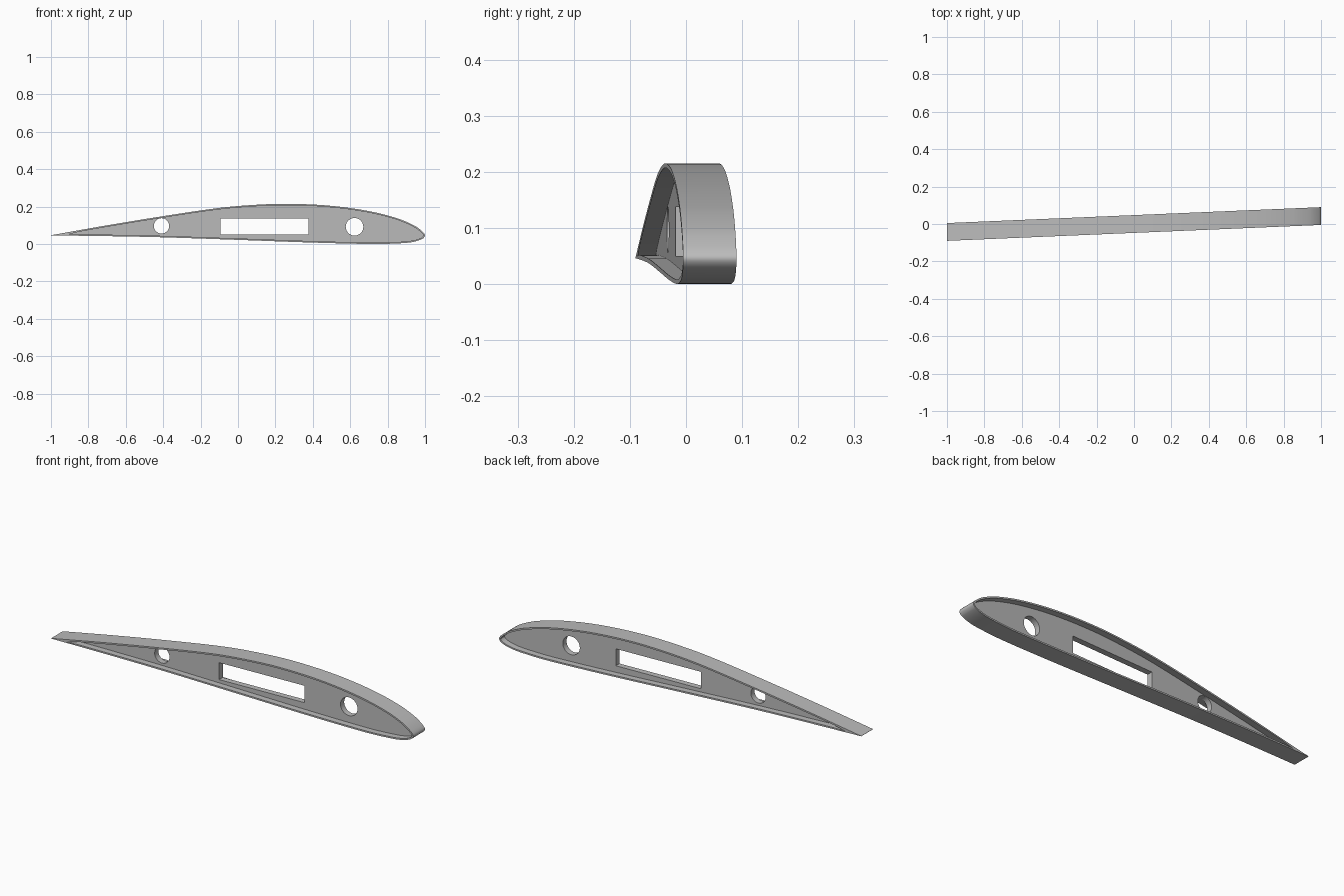
import bpy, bmesh, math
from mathutils import Vector
from mathutils.geometry import interpolate_bezier

if "Cube" in bpy.data.objects:
    bpy.data.objects.remove(bpy.data.objects["Cube"], do_unlink=True)

SWEEP = 0.0425       # sideways shift per unit of length
SKIN = 0.008         # flange thickness
HALF_WIDTH = 0.0475  # flange half width
HALF_WEB = 0.015     # web half thickness

grey = bpy.data.materials.new("plain grey")
grey.use_nodes = True
colour = (0.5, 0.5, 0.5, 1)
grey.diffuse_color = colour
grey.node_tree.nodes["Principled BSDF"].inputs["Base Color"].default_value = colour

# Airfoil control points: along the top to the nose, then back along the belly
control = [Vector((x, z, 0)) for x, z in (
    (-1, .047), (-.7, .1), (-.4, .149), (-.1, .193), (.1, .21), (.28, .215),
    (.5, .204), (.7, .176), (.85, .138), (.94, .1), (.985, .068), (1, .046),
    (.985, .027), (.93, .01), (.85, .003), (.73, 0), (.42, .007), (0, .022),
    (-.41, .036), (-.7, .042), (-1, .046))]


def smooth_path(pts, steps):
    """Smooth open path through the points."""
    last = len(pts) - 1
    tangents = []
    for i in range(last + 1):
        a, b, c = pts[max(i - 1, 0)], pts[i], pts[min(i + 1, last)]
        tangents.append((c - a) / ((b - a).length + (c - b).length))
    path = []
    for i in range(last):
        p, q = pts[i], pts[i + 1]
        d = (q - p).length / 3
        path += interpolate_bezier(p, p + tangents[i] * d,
                                   q - tangents[i + 1] * d, q, steps + 1)[:-1]
    return path + [pts[-1]]


def inset(path, t):
    """Offset the airfoil inward, meeting in a point near the tail."""
    tip_x = -1 + 11 * t
    loop = [Vector((tip_x, .047 + t / 3, 0))]
    for a, b, c in zip(path, path[1:], path[2:]):
        d = (c - a).normalized()
        p = b + Vector((d.y, -d.x, 0)) * t
        if p.x > tip_x + .02:
            loop.append(p)
    return loop


def circle(x, z, r, n=40):
    return [Vector((x + r * math.cos(k * math.tau / n),
                    z + r * math.sin(k * math.tau / n), 0)) for k in range(n)]


def plate(name, loops, half):
    """Extrude outlines with holes, stand them up and sweep them."""
    curve = bpy.data.curves.new(name + "_outline", "CURVE")
    curve.dimensions = "2D"
    curve.fill_mode = "BOTH"
    curve.extrude = half
    for loop in loops:
        spline = curve.splines.new("POLY")
        spline.points.add(len(loop) - 1)
        for point, co in zip(spline.points, loop):
            point.co = (co.x, co.y, 0, 1)
        spline.use_cyclic_u = True
    helper = bpy.data.objects.new(name + "_outline", curve)
    bpy.context.collection.objects.link(helper)
    bpy.context.view_layer.update()
    graph = bpy.context.evaluated_depsgraph_get()
    mesh = bpy.data.meshes.new_from_object(helper.evaluated_get(graph))
    bpy.data.objects.remove(helper, do_unlink=True)

    bm = bmesh.new()
    bm.from_mesh(mesh)
    bmesh.ops.remove_doubles(bm, verts=bm.verts, dist=1e-5)
    for v in bm.verts:
        x, z, depth = v.co
        v.co = (x, SWEEP * x - depth, z)
    bmesh.ops.recalc_face_normals(bm, faces=bm.faces)
    bm.to_mesh(mesh)
    bm.free()

    mesh.materials.clear()
    mesh.materials.append(grey)
    obj = bpy.data.objects.new(name, mesh)
    bpy.context.collection.objects.link(obj)
    bpy.ops.object.select_all(action="DESELECT")
    obj.select_set(True)
    bpy.context.view_layer.objects.active = obj
    bpy.ops.object.shade_smooth_by_angle(angle=math.radians(30))
    return obj


airfoil = smooth_path(control, 6)

# Thin outer flange following the airfoil
plate("flange", [airfoil, inset(airfoil, SKIN)], HALF_WIDTH)

# Central web with a spar slot and two round holes
slot = [Vector((x, z, 0)) for x, z in
        ((-.094, .05), (.377, .05), (.377, .137), (-.094, .137))]
plate("web", [inset(airfoil, SKIN * .7), slot,
              circle(.623, .092, .047), circle(-.409, .097, .041)], HALF_WEB)
